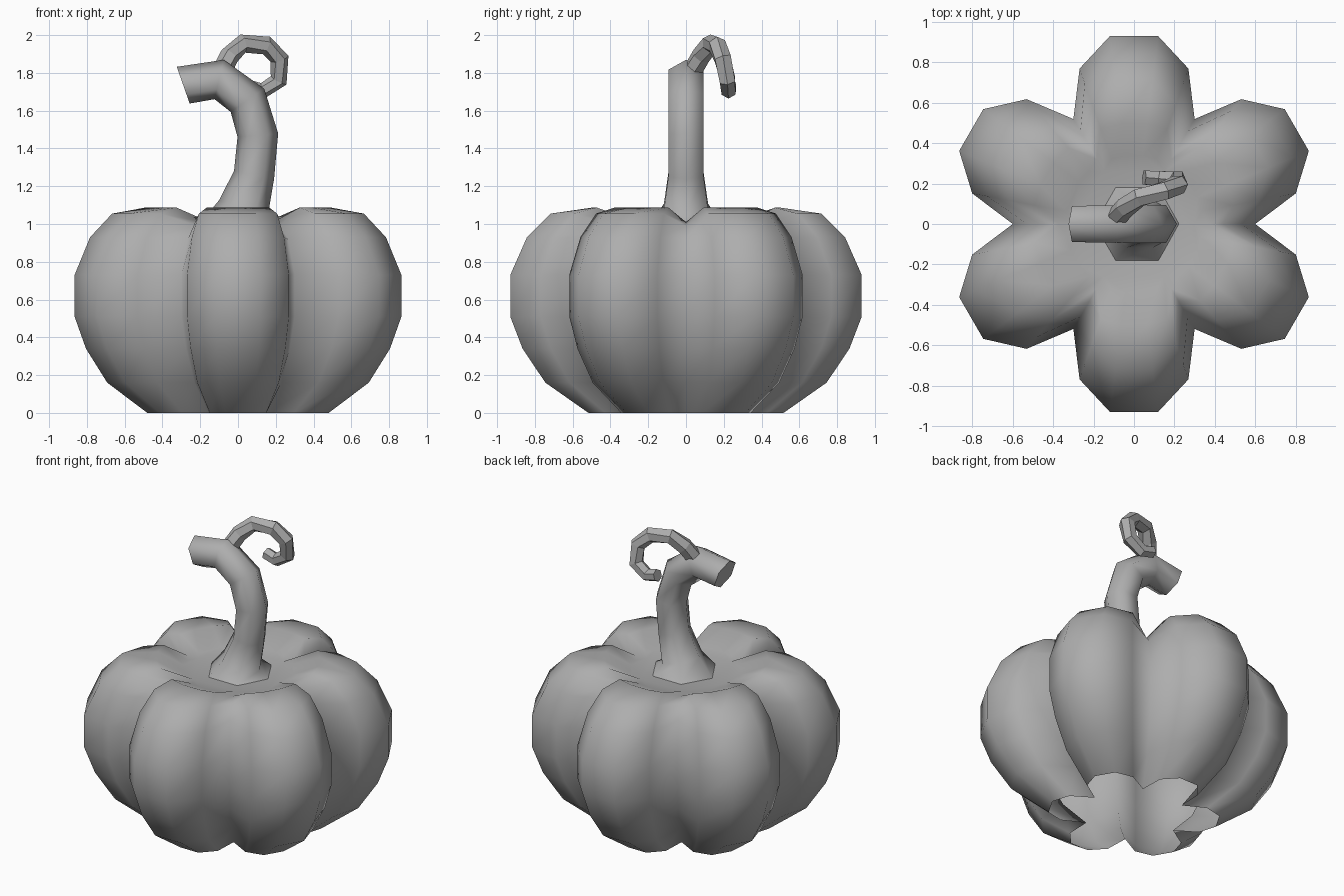
import bpy, bmesh, math
from mathutils import Vector

if "Cube" in bpy.data.objects:
    bpy.data.objects.remove(bpy.data.objects["Cube"])

grey = bpy.data.materials.new("dark_grey")
grey.diffuse_color = (0.42, 0.42, 0.42, 1)
grey.use_nodes = True
grey.node_tree.nodes["Principled BSDF"].inputs["Base Color"].default_value = grey.diffuse_color


def finish(bm, name, smooth):
    bmesh.ops.recalc_face_normals(bm, faces=bm.faces)
    me = bpy.data.meshes.new(name)
    bm.to_mesh(me)
    bm.free()
    me.materials.append(grey)
    for p in me.polygons:
        p.use_smooth = smooth
    ob = bpy.data.objects.new(name, me)
    bpy.context.collection.objects.link(ob)
    return ob


def bridge(bm, a, b):
    n = len(a)
    for i in range(n):
        j = (i + 1) % n
        bm.faces.new((a[i], a[j], b[j], b[i]))


def tube(name, path, radii, sides, smooth, ends=None):
    bm = bmesh.new()
    pts = [Vector(p) for p in path]
    last = len(pts) - 1
    rings = []
    for i, p in enumerate(pts):
        t = (pts[min(i + 1, last)] - pts[max(i - 1, 0)]).normalized()
        if ends and i in (0, last):        # fixed end directions
            t = Vector(ends[0 if i == 0 else 1]).normalized()
        u = Vector((0, 1, 0)).cross(t).normalized()
        v = t.cross(u)
        ring = []
        for k in range(sides):
            a = 2 * math.pi * k / sides
            ring.append(bm.verts.new(p + radii[i] * (u * math.cos(a) + v * math.sin(a))))
        rings.append(ring)
    for a, b in zip(rings, rings[1:]):
        bridge(bm, a, b)
    bm.faces.new(rings[0])
    bm.faces.new(rings[-1])
    return finish(bm, name, smooth)


# Pumpkin body: one lobe outline (groove + 4 points), repeated six times, open below
lobe = [(0.60, -30), (0.815, -19.3), (0.938, -7.3), (0.938, 7.3), (0.815, 19.3)]
# level: lobe scale, lobe height, groove radius, groove height
levels = [(0.555, 0, 0.31, 0), (0.80, 0.16, 0.46, 0.16), (0.93, 0.34, 0.55, 0.34),
          (1, 0.51, 0.60, 0.51), (1, 0.73, 0.60, 0.73), (0.905, 0.93, 0.53, 0.92),
          (0.77, 1.055, 0.44, 0.99)]
# inside the crest the rings are round: lobe radius, height, groove radius, height
round_levels = [(0.50, 1.087, 0.37, 1.01), (0.34, 1.015, 0.30, 1.01)]
bm = bmesh.new()
rings = []
for i, (s, z, gr, gz) in enumerate(levels + round_levels):
    ring = []
    for n in range(6):
        for k, (r, ang) in enumerate(lobe):
            a = math.radians(30 + 60 * n + ang)
            rad, h = (r * s, z) if i < len(levels) else (s, z)
            if k == 0:
                rad, h = gr, gz
            ring.append(bm.verts.new((rad * math.cos(a), rad * math.sin(a), h)))
    rings.append(ring)
for a, b in zip(rings, rings[1:]):
    bridge(bm, a, b)
bm.faces.new(rings[-1])
finish(bm, "pumpkin_body", True)

# Bent six-sided stem with a flared foot
stem = tube("stem",
            [(0.015, 0, 1.01), (0.03, 0, 1.09), (0.085, 0, 1.26), (0.105, 0, 1.47),
             (0.05, 0, 1.655), (-0.10, 0, 1.765), (-0.29, 0, 1.735)],
            [0.21, 0.135, 0.108, 0.108, 0.108, 0.107, 0.103], 6, True,
            ends=((0, 0, 1), (-0.94, 0, -0.33)))
bpy.context.view_layer.objects.active = stem
stem.select_set(True)
bpy.ops.object.shade_smooth_by_angle(angle=math.radians(62))

# Curled tendril
tube("tendril",
     [(-0.08, 0.04, 1.82), (-0.045, 0.08, 1.89), (0.025, 0.13, 1.955), (0.15, 0.165, 1.945),
      (0.22, 0.195, 1.875), (0.215, 0.22, 1.76), (0.13, 0.225, 1.705), (0.05, 0.23, 1.725)],
     [0.053, 0.052, 0.05, 0.05, 0.05, 0.047, 0.042, 0.04], 6, False)
